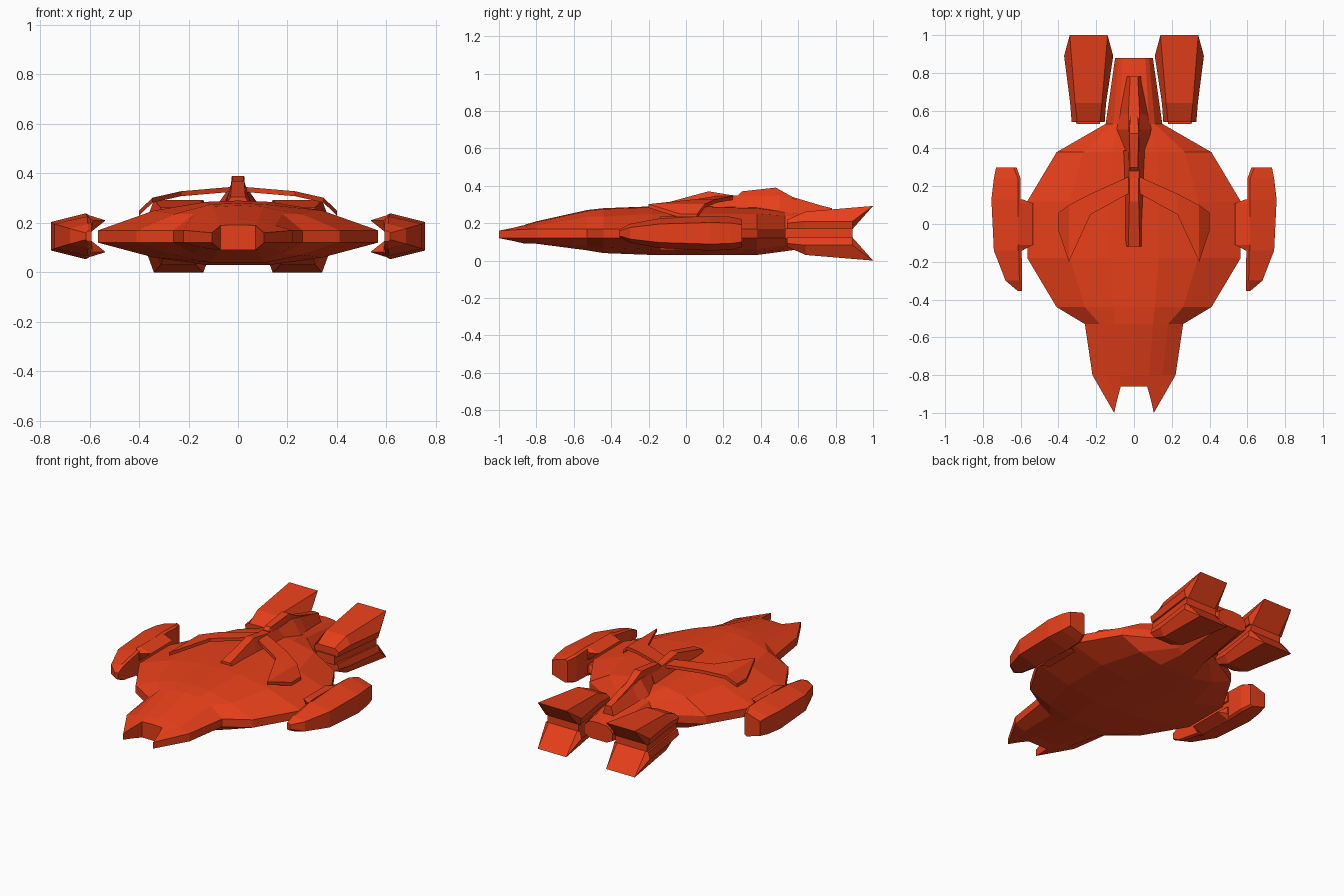
import bpy, bmesh

if "Cube" in bpy.data.objects:
    bpy.data.objects.remove(bpy.data.objects["Cube"])

paint = bpy.data.materials.new("orange_red")
paint.diffuse_color = (0.8, 0.05, 0.01, 1)
paint.use_nodes = True
paint.node_tree.nodes["Principled BSDF"].inputs["Base Color"].default_value = paint.diffuse_color


def loft(name, sections, mirror=False):
    """Skin sections; each is (upper row, lower row) of points, capped with strips."""
    bm = bmesh.new()
    rows = [([bm.verts.new(p) for p in top], [bm.verts.new(p) for p in bot])
            for top, bot in sections]
    rings = [t + b[::-1] for t, b in rows]
    for a, b in zip(rings, rings[1:]):
        n = len(a)
        for i in range(n):
            j = (i + 1) % n
            bm.faces.new((a[i], a[j], b[j], b[i]))
    for t, b in (rows[0], rows[-1]):
        for i in range(len(t) - 1):
            bm.faces.new((t[i], t[i + 1], b[i + 1], b[i]))
    bmesh.ops.recalc_face_normals(bm, faces=bm.faces)
    me = bpy.data.meshes.new(name)
    bm.to_mesh(me)
    bm.free()
    me.materials.append(paint)
    ob = bpy.data.objects.new(name, me)
    bpy.context.collection.objects.link(ob)
    if mirror:
        ob.modifiers.new("mirror", 'MIRROR').use_axis[0] = True
    return ob


def symmetric(half):
    """Half row (x >= 0, starting at the centre) to a full row."""
    return [(-x, y, z) for x, y, z in half[:0:-1]] + half


def flip_z(sections, mid=0.148):
    return [([(x, y, 2 * mid - z) for x, y, z in t],
             [(x, y, 2 * mid - z) for x, y, z in b]) for t, b in sections]


# Hull: forked nose, wide saucer body, narrow tail
nose = (symmetric([(0, -.86, .192), (.07, -.86, .19), (.088, -.925, .175), (.105, -1, .16)]),
        symmetric([(0, -.86, .09), (.07, -.86, .09), (.088, -.925, .105), (.105, -1, .12)]))
hull = [nose]
# y, inner x, middle x, edge x, top z, shoulder z, bottom z, lower shoulder z
for y, xi, xm, xe, zt, zs, zb, zl in [
        (-.80, .08, .15, .22, .205, .190, .09, .10),
        (-.53, .10, .18, .26, .265, .235, .055, .075),
        (-.44, .11, .26, .41, .275, .235, .04, .07),
        (-.18, .13, .34, .565, .285, .250, .03, .06),
        (.12, .13, .34, .565, .285, .250, .03, .06),
        (.38, .12, .27, .41, .280, .250, .03, .06),
        (.53, .08, .11, .15, .260, .240, .05, .08),
        (.88, .06, .08, .10, .205, .190, .10, .11)]:
    hull.append((symmetric([(0, y, zt + .005), (xi, y, zt), (xm, y, zs), (xe, y, .17)]),
                 symmetric([(0, y, zb), (xi, y, zb), (xm, y, zl), (xe, y, .12)])))
loft("hull", hull)


# Dorsal spine pieces: y, base half width, top half width, base z, top z
def ridge(name, stations):
    loft(name, [([(-wt, y, zt), (wt, y, zt)], [(-wb, y, zb), (wb, y, zb)])
                for y, wb, wt, zb, zt in stations])


ridge("front_spine", [(-.12, .05, .03, .27, .305), (.12, .05, .025, .27, .37),
                      (.24, .055, .025, .27, .35), (.39, .065, .03, .26, .34)])
ridge("rear_spine", [(.36, .05, .03, .26, .34), (.50, .10, .03, .25, .35),
                     (.58, .08, .03, .24, .33), (.78, .04, .02, .21, .28)])
ridge("spine_crest", [(.28, .022, .02, .34, .352), (.30, .03, .02, .34, .37),
                      (.48, .03, .025, .33, .39), (.57, .03, .02, .28, .34),
                      (.72, .03, .02, .25, .295)])

# Swept arms arching over the hull: x, rear y, front y, top z
loft("dorsal_arm", [([(x, yr, z), (x, yf, z)], [(x, yr, z - .02), (x, yf, z - .02)])
                    for x, yr, yf, z in [(.03, .25, .16, .345), (.23, .16, .05, .328),
                                         (.345, .10, -.20, .302), (.40, .06, -.035, .25)]],
     mirror=True)

# Side nacelles: y, inner x, outer x, half height
MID = .146
loft("side_nacelle", [([(xi, y, MID + h * .9), (xi + .015, y, MID + h), (xo, y, MID + h * .62)],
                       [(xi, y, MID - h * .9), (xi + .015, y, MID - h), (xo, y, MID - h * .62)])
                      for y, xi, xo, h in [(-.355, .592, .615, .022), (-.30, .592, .68, .05),
                                           (-.14, .595, .742, .080), (.13, .60, .755, .093),
                                           (.24, .60, .742, .088), (.30, .622, .73, .074)]],
     mirror=True)

# Hooked lips on the inner face of each nacelle
lip = [([(xl, y, .21), (.615, y, .235)], [(.592, y, .165), (.615, y, .16)])
       for y, xl in [(-.14, .59), (-.11, .535), (.11, .535), (.13, .59)]]
loft("nacelle_upper_lip", lip, mirror=True)
loft("nacelle_lower_lip", flip_z(lip, MID), mirror=True)

# Rear engines: flared upper and lower shells around a recessed core
# y of waist, waist x range, waist z, y of top, top x range, top z
shell = []
for y, a, b, zw, yt, c, d, zt in [(.54, .155, .33, .20, .54, .18, .30, .218),
                                  (.64, .148, .338, .21, .64, .17, .312, .262),
                                  (.89, .11, .37, .21, 1.0, .14, .34, .292)]:
    shell.append(([(a, y, zw), (c, yt, zt), (d, yt, zt), (b, y, zw)],
                  [(a + .01, y, .168), (a + .03, y, .168), (b - .03, y, .168), (b - .01, y, .168)]))
loft("engine_upper_shell", shell, mirror=True)
loft("engine_lower_shell", flip_z(shell, .146), mirror=True)
loft("engine_core", [([(a, y, .175), (b, y, .175)], [(a, y, .118), (b, y, .118)])
                     for y, a, b in [(.53, .18, .305), (.89, .13, .35)]], mirror=True)
